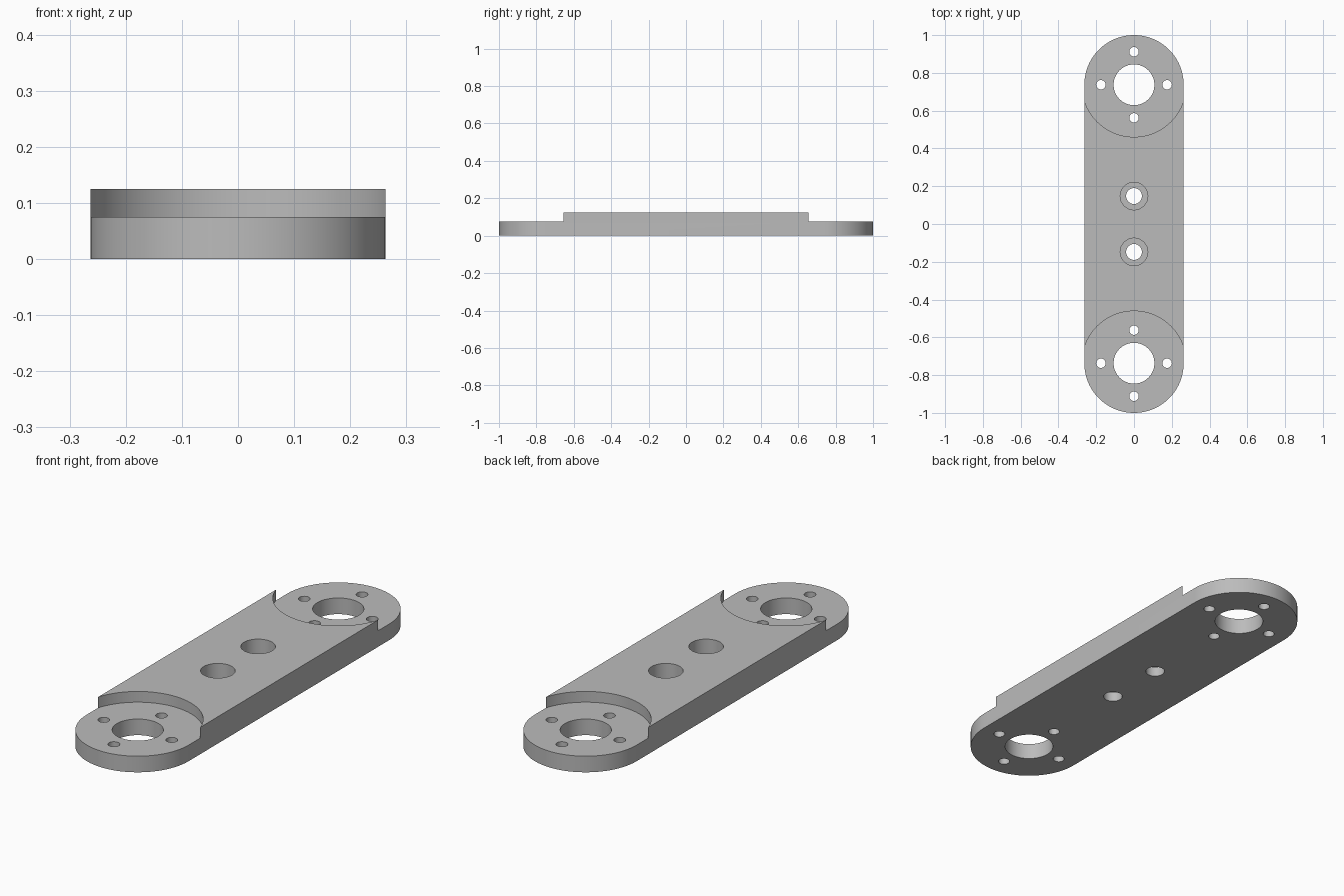
import bpy
import bmesh
from math import cos, sin, pi, radians

cube = bpy.data.objects.get("Cube")
if cube:
    bpy.data.objects.remove(cube, do_unlink=True)

HALF_WIDTH = 0.263
END_Y = 1 - HALF_WIDTH
HEIGHT = 0.125
STEP_Z = 0.075

grey = bpy.data.materials.new("plain_grey")
grey.use_nodes = True
colour = (0.5, 0.5, 0.5, 1)
grey.diffuse_color = colour
grey.node_tree.nodes["Principled BSDF"].inputs["Base Color"].default_value = colour


def arc(y, radius, start, sweep, steps):
    angles = [start + sweep * i / steps for i in range(steps + 1)]
    return [(radius * cos(a), y + radius * sin(a)) for a in angles]


def extrude_outline(name, points, z0, z1):
    bm = bmesh.new()
    face = bm.faces.new([bm.verts.new((x, y, z0)) for x, y in points])
    top = bmesh.ops.extrude_face_region(bm, geom=[face])["geom"]
    verts = [v for v in top if isinstance(v, bmesh.types.BMVert)]
    bmesh.ops.translate(bm, verts=verts, vec=(0, 0, z1 - z0))
    bmesh.ops.recalc_face_normals(bm, faces=bm.faces)
    mesh = bpy.data.meshes.new(name)
    bm.to_mesh(mesh)
    bm.free()
    mesh.materials.append(grey)
    obj = bpy.data.objects.new(name, mesh)
    bpy.context.collection.objects.link(obj)
    return obj


# Flat bar with round ends
outline = arc(END_Y, HALF_WIDTH, 0, pi, 48) + arc(-END_Y, HALF_WIDTH, pi, pi, 48)
link = extrude_outline("link_plate", outline, 0, HEIGHT)


def cut(x, y, radius, z0=-0.1, z1=0.3, steps=48):
    points = [(x + px, py) for px, py in arc(y, radius, 0, 2 * pi, steps)[:-1]]
    cutter = extrude_outline("hole_cutter", points, z0, z1)
    cutter.hide_render = True
    mod = link.modifiers.new("hole", "BOOLEAN")
    mod.operation = "DIFFERENCE"
    mod.solver = "EXACT"
    mod.object = cutter
    bpy.context.view_layer.objects.active = link
    bpy.ops.object.modifier_apply(modifier=mod.name)
    bpy.data.objects.remove(cutter, do_unlink=True)


for side in (-1, 1):
    end = side * END_Y
    # Round step, bearing hole and four screw holes at each end
    cut(0, end, 0.276, z0=STEP_Z, steps=96)
    cut(0, end, 0.108)
    for k in range(4):
        cut(0.175 * cos(k * pi / 2), end + 0.175 * sin(k * pi / 2), 0.025, steps=32)
    # Counterbored bolt hole near the middle
    cut(0, side * 0.148, 0.073, z0=0.045)
    cut(0, side * 0.148, 0.042)

bpy.ops.object.select_all(action="DESELECT")
link.select_set(True)
bpy.context.view_layer.objects.active = link
bpy.ops.object.shade_smooth_by_angle(angle=radians(30))
